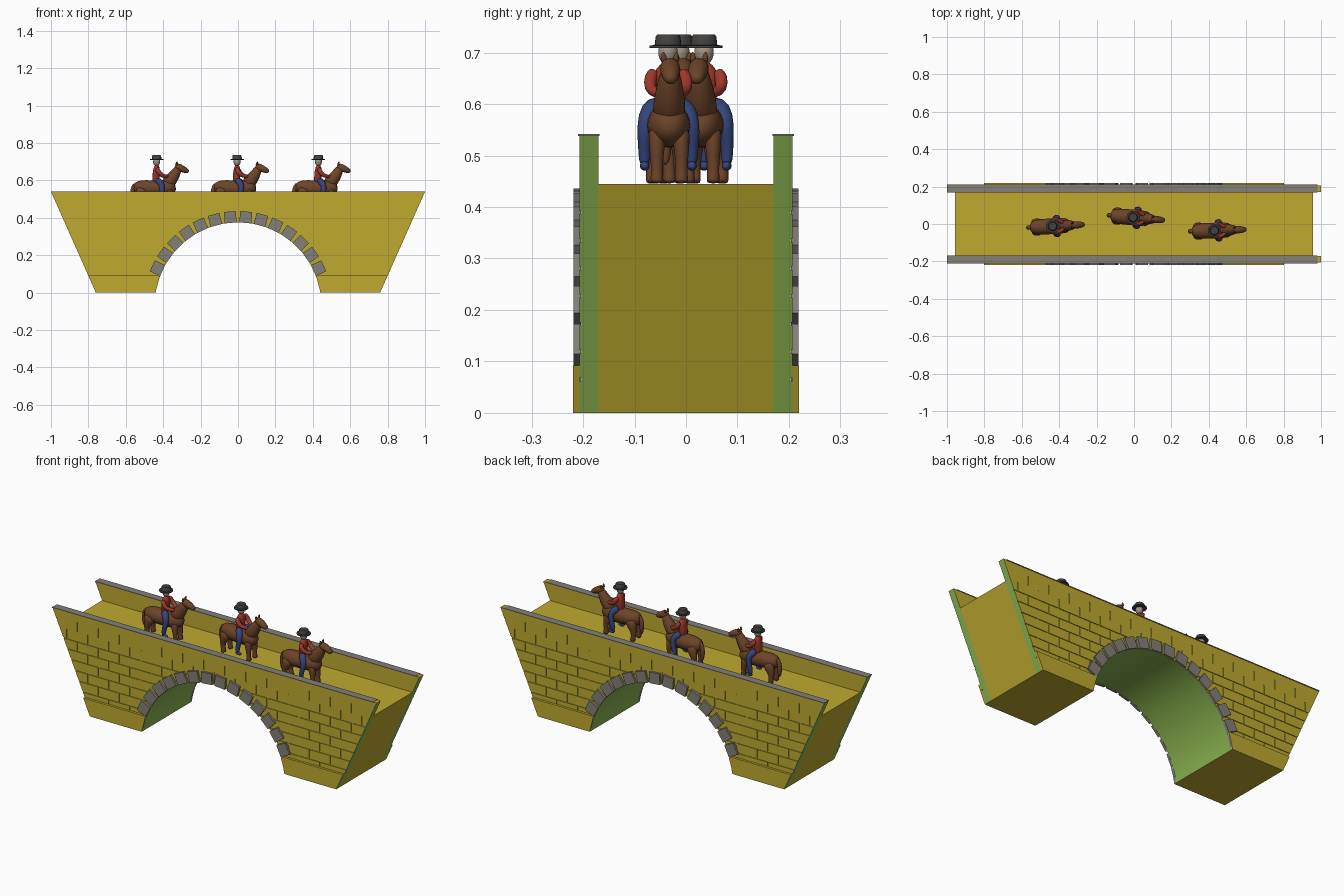
import bpy, bmesh, math
from mathutils import Vector, Matrix

if "Cube" in bpy.data.objects:
    bpy.data.objects.remove(bpy.data.objects["Cube"])


def material(name, rgb):
    m = bpy.data.materials.new(name)
    m.diffuse_color = (*rgb, 1)
    m.use_nodes = True
    m.node_tree.nodes["Principled BSDF"].inputs["Base Color"].default_value = m.diffuse_color
    return m


WALL = material("ochre stone", (.52, .40, .028))
GREEN = material("mossy green", (.26, .46, .08))
GREY = material("grey stone", (.23, .21, .185))
BROWN = material("chestnut", (.15, .057, .022))
RED = material("red shirt", (.34, .04, .025))
BLUE = material("blue denim", (.035, .06, .20))
DARK = material("dark felt", (.055, .052, .05))
SKIN = material("pale skin", (.34, .29, .23))

DECK, TOP, WALL_Y = .445, .54, .207
ARCH_Z, ARCH_R = -.07, .4456


def make(name, bm, mats, angle=35):
    bmesh.ops.recalc_face_normals(bm, faces=bm.faces)
    me = bpy.data.meshes.new(name)
    bm.to_mesh(me)
    bm.free()
    ob = bpy.data.objects.new(name, me)
    bpy.context.collection.objects.link(ob)
    for m in mats:
        me.materials.append(m)
    soften(me, angle)
    return ob


def soften(me, angle):
    me.polygons.foreach_set("use_smooth", [True] * len(me.polygons))
    me.set_sharp_from_angle(angle=math.radians(angle))


def add_box(bm, centre, size, rot=Matrix()):
    m = Matrix.Translation(centre) @ rot @ Matrix.Diagonal((*size, 1))
    bmesh.ops.create_cube(bm, size=1, matrix=m)


def prism(name, outline, y0, y1):
    """Extrude an x-z outline from y0 to y1."""
    bm = bmesh.new()
    a = [bm.verts.new((x, y0, z)) for x, z in outline]
    b = [bm.verts.new((x, y1, z)) for x, z in outline]
    bm.faces.new(a)
    bm.faces.new(b)
    for i in range(len(a)):
        j = (i + 1) % len(a)
        bm.faces.new((a[i], a[j], b[j], b[i]))
    return make(name, bm, [WALL, GREEN])


def half(z):
    return .76 + .24 * z / TOP


def arch(z_max=None, n=48):
    """Points on the arch from left foot to right foot."""
    a0 = math.asin(.07 / ARCH_R)
    return [(-ARCH_R * math.cos(a), ARCH_Z + ARCH_R * math.sin(a))
            for a in (a0 + (math.pi - 2 * a0) * i / n for i in range(n + 1))]


def paint(ob):
    """Green inside the arch and on the sides of the brick joints."""
    for p in ob.data.polygons:
        c = p.center
        inside = math.hypot(c.x, c.z - ARCH_Z) < ARCH_R + .006
        joint = .202 < abs(c.y) < WALL_Y - .0005
        p.material_index = int(abs(p.normal.y) < .5 and (inside or joint))


def bridge_outline(top):
    return [(-half(0), 0)] + arch() + [(half(0), 0), (half(top), top), (-half(top), top)]


# Roadway core with the arch through it
core = prism("roadway", bridge_outline(DECK), -.17, .17)
paint(core)

for s, side in ((-1, "front"), (1, "back")):
    # Side wall rising to a parapet, with brick joints cut in
    wall = prism(side + "_wall", bridge_outline(TOP), s * .17, s * WALL_Y)
    bm = bmesh.new()
    step, w = .054, .006
    for k in range(8):
        z = .065 + step * k
        if k < 7:
            add_box(bm, (0, s * (WALL_Y + .003), z), (2.2, .014, w))
        for i in range(-8, 9):
            x = (i + .5 * (k % 2)) * .13
            if abs(x) < half(z) - .02 and math.hypot(x, z + .027 - ARCH_Z) > ARCH_R + .02:
                add_box(bm, (x, s * (WALL_Y + .0035), z + step / 2), (w, .0144, step - .001))
    cutter = make("joint_cutter", bm, [GREEN])
    cutter.hide_render = True
    mod = wall.modifiers.new("joints", 'BOOLEAN')
    mod.operation, mod.solver, mod.object, mod.use_self = 'DIFFERENCE', 'EXACT', cutter, True
    dg = bpy.context.evaluated_depsgraph_get()
    cut = bpy.data.meshes.new_from_object(wall.evaluated_get(dg))
    wall.modifiers.clear()
    wall.data = cut
    bpy.data.objects.remove(cutter)
    soften(cut, 35)
    paint(wall)

    # Plinths at the feet
    for d, end in ((-1, "left"), (1, "right")):
        foot = [(d * abs(x), z) for x, z in arch() if x < 0 and z < .085]
        foot += [(d * .418, .092), (d * half(.092), .092), (d * half(0), 0)]
        paint(prism(f"{side}_{end}_plinth", foot, s * WALL_Y, s * .22))

    # Grey coping strip on the parapet
    bm = bmesh.new()
    add_box(bm, (-.01, s * .189, TOP - .0005), (1.98, .042, .004))
    make(side + "_coping", bm, [GREY])

    # Arch stones
    bm = bmesh.new()
    for i in range(-8, 8):
        a = math.radians(10 * i + 5)
        add_box(bm, (.475 * math.sin(a), s * .2115, ARCH_Z + .475 * math.cos(a)),
                (.064, .015, .061), Matrix.Rotation(a, 4, 'Y'))
    make(side + "_arch_stones", bm, [GREY])


def tubes(name, mat, M, paths, smooth=True, n=12):
    """Loft oval rings along paths of (x, y, z, half width, half depth)."""
    bm = bmesh.new()
    for path in paths:
        pts = [Vector(p[:3]) for p in path]
        rings = []
        for i, p in enumerate(path):
            t = (pts[min(i + 1, len(pts) - 1)] - pts[max(i - 1, 0)]).normalized()
            u = (Vector((0, 1, 0)) - t * t.y).normalized()
            v = t.cross(u)
            rings.append([bm.verts.new(M @ (pts[i] + u * p[3] * math.cos(a) + v * p[-1] * math.sin(a)))
                          for a in (2 * math.pi * j / n for j in range(n))])
        for r, q in zip(rings, rings[1:]):
            for j in range(n):
                bm.faces.new((r[j], r[j - 1], q[j - 1], q[j]))
        bm.faces.new(rings[0])
        bm.faces.new(rings[-1])
    ob = make(name, bm, [mat], 180 if smooth else 40)
    if smooth:
        ob.modifiers.new("round", 'SUBSURF').levels = 1
        ob.modifiers[0].render_levels = 1


def both(path):
    """A path and its mirror image across the middle."""
    return [[(p[0], s * p[1], *p[2:]) for p in path] for s in (-1, 1)]


trunk = [(-.124, 0, .115, .015, .018), (-.108, 0, .116, .036, .038), (-.06, 0, .115, .045, .045),
         (0, 0, .112, .043, .043), (.05, 0, .114, .045, .047), (.085, 0, .12, .036, .04),
         (.102, 0, .125, .015, .018)]
neck = [(.045, 0, .125, .034, .04), (.08, 0, .16, .033, .036), (.105, 0, .2, .024, .027),
        (.12, 0, .23, .016, .018)]
head = [(.098, 0, .232, .01, .01), (.112, 0, .228, .022, .022), (.138, 0, .217, .02, .019),
        (.158, 0, .207, .016, .015), (.172, 0, .2, .009, .009)]
ear = [(.106, .011, .235, .007), (.108, .012, .246, .006), (.11, .013, .257, .002)]
foreleg = [(.06, .022, .115, .02, .026), (.068, .024, .075, .016, .018), (.07, .024, .04, .012),
           (.07, .024, .014, .012), (.072, .024, 0, .015, .017)]
hindleg = [(-.075, .025, .12, .022, .036), (-.088, .027, .08, .021, .027), (-.1, .027, .05, .013, .015),
           (-.094, .027, .014, .012), (-.091, .027, 0, .015, .017)]
tail = [(-.112, 0, .14, .01), (-.13, 0, .115, .012), (-.131, 0, .065, .013), (-.127, 0, .035, .005)]
torso = [(-.004, 0, .135, .024, .02), (-.004, 0, .172, .025, .02), (0, 0, .205, .032, .021),
         (0, 0, .225, .024, .016), (0, 0, .238, .009)]
arm = [(0, .025, .222, .01), (.004, .034, .208, .014), (.02, .037, .185, .012),
       (.045, .025, .176, .01), (.062, .014, .177, .009)]
hand = [(.06, .014, .177, .008), (.068, .011, .178, .009), (.076, .009, .178, .006)]
leg = [(-.002, .015, .155, .02), (.02, .038, .147, .019), (.03, .046, .115, .016),
       (.02, .047, .08, .013), (.014, .046, .055, .012), (.016, .046, .035, .01)]
boot = [(.004, .046, .036, .008), (.018, .046, .035, .011), (.042, .046, .034, .007)]
face = [(0, 0, .232, .008), (0, 0, .24, .017), (0, 0, .255, .021), (0, 0, .272, .018)]
hat = [(0, 0, .264, .036), (0, 0, .269, .036), (0, 0, .2695, .026), (0, 0, .286, .024), (0, 0, .29, .021)]

# Three riders crossing the roadway
for i, (x, y, turn) in enumerate(((-.435, -.012, 3), (-.005, .035, -5), (.43, -.035, 2)), 1):
    M = Matrix.Translation((x, y, DECK)) @ Matrix.Rotation(math.radians(turn), 4, 'Z')
    tubes(f"horse_{i}", BROWN, M, [trunk, neck, head, tail] + both(ear) + both(foreleg) + both(hindleg))
    tubes(f"rider_{i}_shirt", RED, M, [torso] + both(arm))
    tubes(f"rider_{i}_trousers", BLUE, M, both(leg) + both(boot))
    tubes(f"rider_{i}_head_and_hands", SKIN, M, [face] + both(hand))
    tubes(f"rider_{i}_hat", DARK, M, [hat], smooth=False, n=20)
